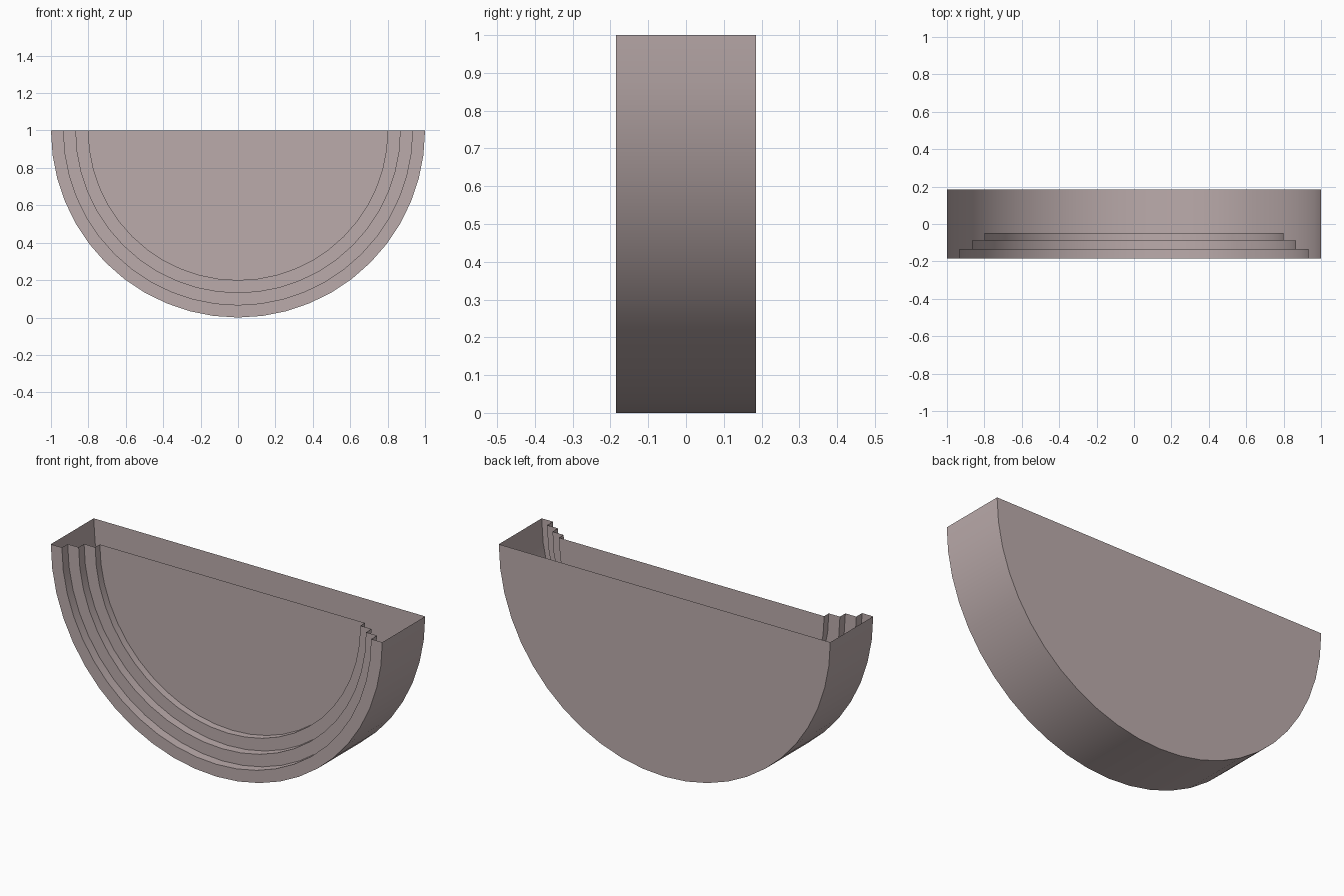
import bpy, bmesh, math

if "Cube" in bpy.data.objects:
    bpy.data.objects.remove(bpy.data.objects["Cube"])

SEGMENTS = 24
HALF_DEPTH = 0.185

mat = bpy.data.materials.new("dusty mauve")
mat.diffuse_color = (0.50, 0.41, 0.41, 1)
mat.use_nodes = True
mat.node_tree.nodes["Principled BSDF"].inputs["Base Color"].default_value = mat.diffuse_color

# (radius, y) profile: back rim, front rim, then steps in to the recessed panel
profile = [(1.0, HALF_DEPTH), (1.0, -HALF_DEPTH),
           (0.933, -HALF_DEPTH), (0.933, -0.135),
           (0.867, -0.135), (0.867, -0.088),
           (0.80, -0.088), (0.80, -0.048)]

bm = bmesh.new()


def half_ring(radius, y):
    """Half circle hanging below z = 1, from left to right."""
    ring = []
    for i in range(SEGMENTS + 1):
        a = math.pi + math.pi * i / SEGMENTS
        ring.append(bm.verts.new((radius * math.cos(a), y, 1 + radius * math.sin(a))))
    return ring


rings = [half_ring(r, y) for r, y in profile]

# Curved outer wall and stepped front moulding; the flat top stays open
for a, b in zip(rings, rings[1:]):
    for i in range(SEGMENTS):
        bm.faces.new((a[i], b[i], b[i + 1], a[i + 1]))

# Flat back panel and recessed front panel
bm.faces.new(rings[0])
bm.faces.new(list(reversed(rings[-1])))

bm.normal_update()
bmesh.ops.recalc_face_normals(bm, faces=bm.faces[:])
# Make sure the back panel faces outwards (+y)
back = max(bm.faces, key=lambda f: f.calc_center_median().y)
if back.normal.y < 0:
    bmesh.ops.reverse_faces(bm, faces=bm.faces[:])

mesh = bpy.data.meshes.new("half_round_shell")
bm.to_mesh(mesh)
bm.free()
mesh.materials.append(mat)
shell = bpy.data.objects.new("half_round_shell", mesh)
bpy.context.collection.objects.link(shell)

# Smooth curves, crisp steps
bpy.context.view_layer.objects.active = shell
shell.select_set(True)
bpy.ops.object.shade_smooth_by_angle(angle=math.radians(30))
